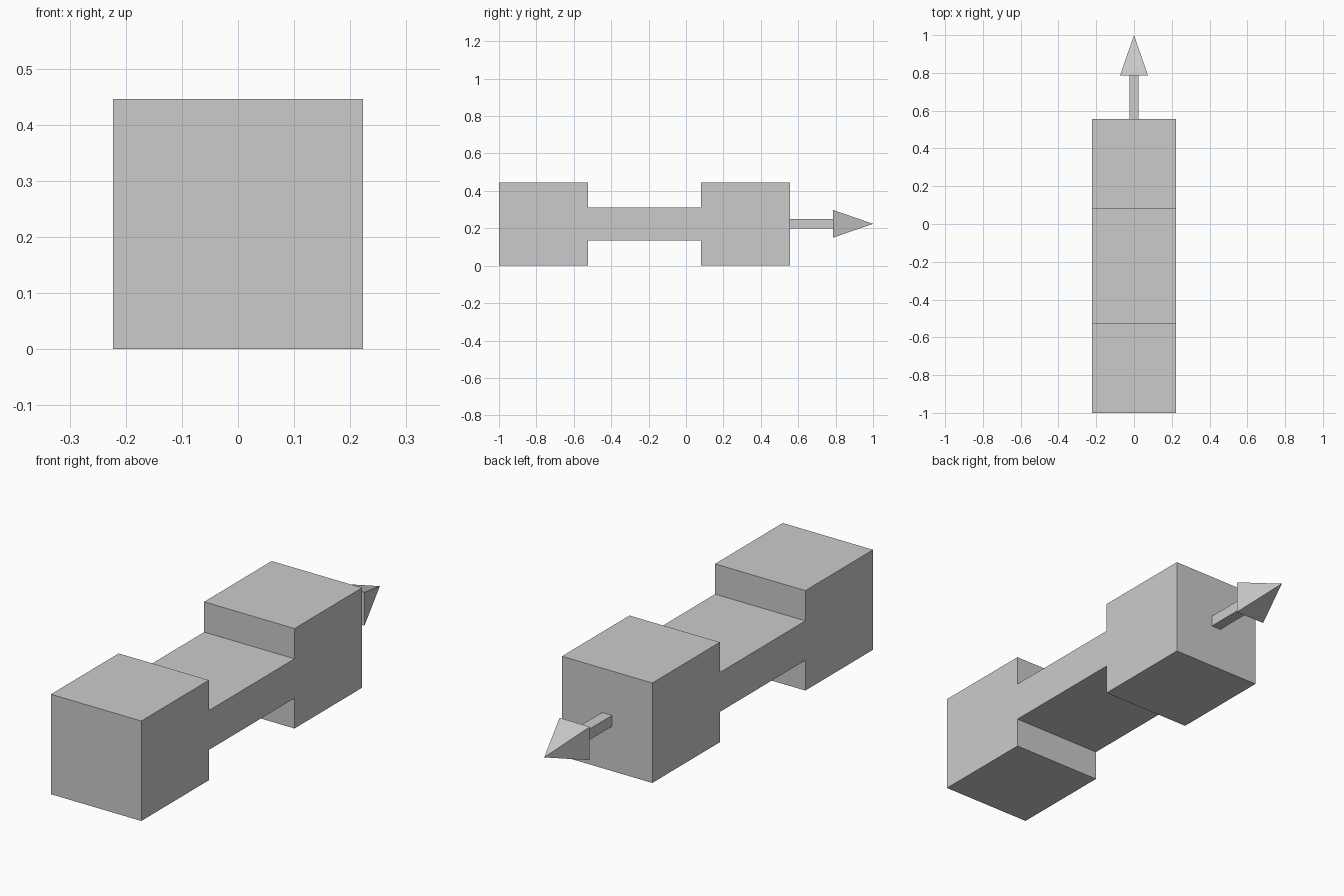
import bpy, bmesh
from mathutils import Matrix, Vector
from math import pi, sqrt

if "Cube" in bpy.data.objects:
    bpy.data.objects.remove(bpy.data.objects["Cube"])

HALF_W = 0.223   # half width of the body
MID_Z = 0.223    # height of the centre axis


def add_object(name, bm):
    bmesh.ops.recalc_face_normals(bm, faces=bm.faces)
    mesh = bpy.data.meshes.new(name)
    bm.to_mesh(mesh)
    bm.free()
    obj = bpy.data.objects.new(name, mesh)
    bpy.context.collection.objects.link(obj)
    return obj


# Body: dumbbell side profile (y, offset from axis), mirrored and extruded in x
upper = [(-1.0, 0.223), (-0.523, 0.223), (-0.523, 0.088),
         (0.08, 0.088), (0.08, 0.223), (0.556, 0.223)]
profile = upper + [(y, -h) for y, h in reversed(upper)]
bm = bmesh.new()
face = bm.faces.new([bm.verts.new((-HALF_W, y, MID_Z + h)) for y, h in profile])
ext = bmesh.ops.extrude_face_region(bm, geom=[face])
moved = [v for v in ext["geom"] if isinstance(v, bmesh.types.BMVert)]
bmesh.ops.translate(bm, verts=moved, vec=(2 * HALF_W, 0, 0))
add_object("body", bm)


# Arrow parts: square tapered bars along y
def square_bar(name, y0, y1, half0, half1):
    bm = bmesh.new()
    bmesh.ops.create_cone(bm, cap_ends=True, segments=4, radius1=half0 * sqrt(2),
                          radius2=half1 * sqrt(2), depth=y1 - y0)
    bm.transform(Matrix.Translation(Vector((0, (y0 + y1) / 2, MID_Z + 0.001)))
                 @ Matrix.Rotation(-pi / 2, 4, 'X'))
    # square the sides up with the x and z axes if the primitive starts on a corner
    if any(abs(v.co.x) < 1e-4 and abs(v.co.z - MID_Z) > 0.01 for v in bm.verts):
        bmesh.ops.rotate(bm, verts=bm.verts, cent=(0, 0, MID_Z + 0.001),
                         matrix=Matrix.Rotation(pi / 4, 3, 'Y'))
    return add_object(name, bm)


square_bar("arrow_shaft", 0.556, 0.785, 0.0245, 0.0245)
square_bar("arrow_head", 0.785, 1.0, 0.0745, 0.0)
